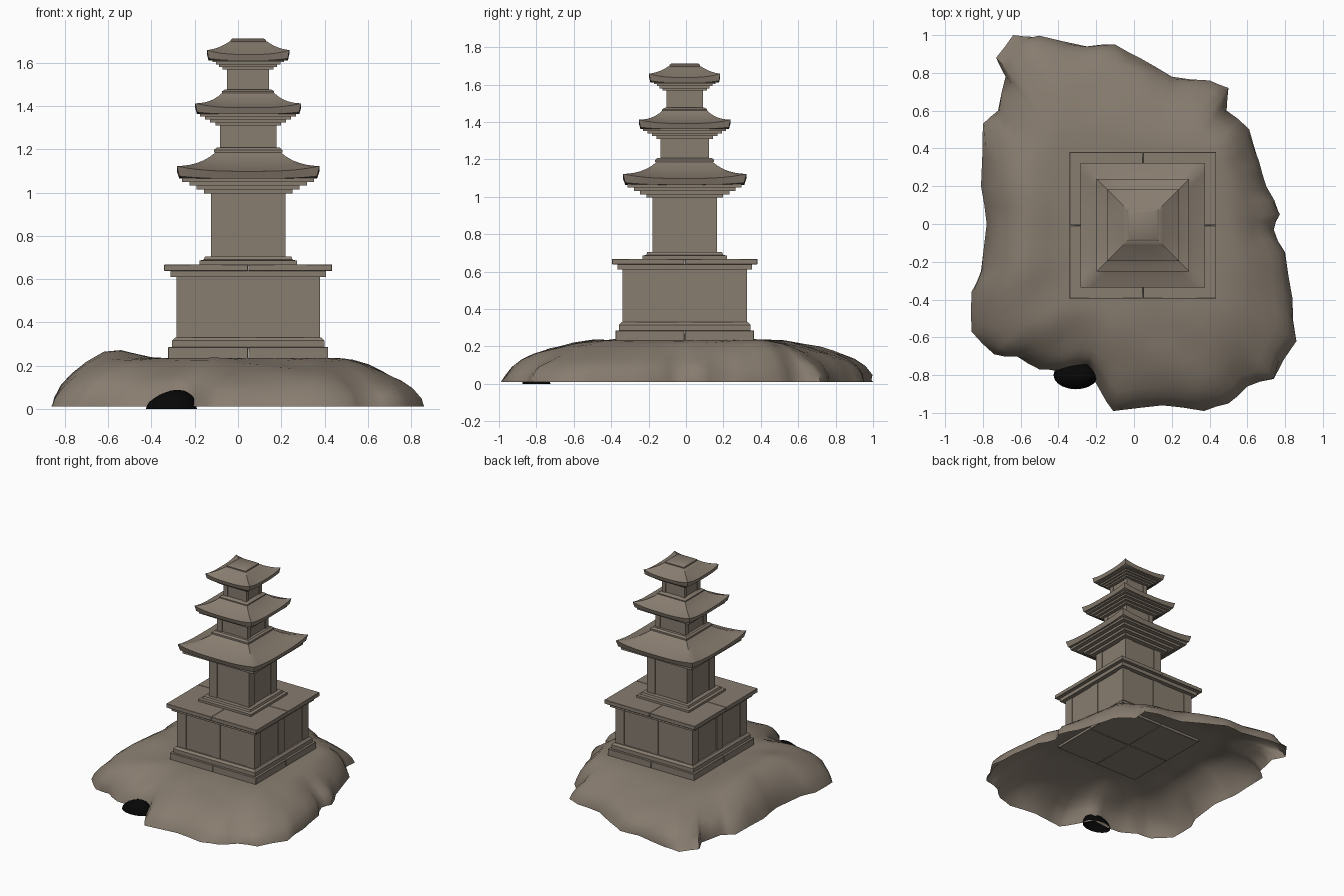
import bpy
import bmesh
from math import radians, exp
from mathutils import Vector, noise

cube = bpy.data.objects.get("Cube")
if cube:
    bpy.data.objects.remove(cube, do_unlink=True)

CENTRE = Vector((0.047, -0.007, 0))


def make_material(name, colour):
    mat = bpy.data.materials.new(name)
    mat.use_nodes = True
    mat.diffuse_color = colour
    shader = mat.node_tree.nodes["Principled BSDF"]
    shader.inputs["Base Color"].default_value = colour
    shader.inputs["Roughness"].default_value = 0.9
    return mat


STONE = make_material("weathered stone", (0.245, 0.203, 0.16, 1))
BLACK = make_material("cave black", (0.002, 0.002, 0.002, 1))


def finish(name, bm, material, location=CENTRE, angle=35, closed=True):
    if closed:
        bmesh.ops.recalc_face_normals(bm, faces=bm.faces)
    mesh = bpy.data.meshes.new(name)
    bm.to_mesh(mesh)
    bm.free()
    mesh.materials.append(material)
    mesh.polygons.foreach_set("use_smooth", [True] * len(mesh.polygons))
    mesh.set_sharp_from_angle(angle=radians(angle))
    obj = bpy.data.objects.new(name, mesh)
    obj.location = location
    bpy.context.collection.objects.link(obj)
    return obj


def bridge(bm, loops):
    """Join a stack of closed vertex loops with quads."""
    for low, high in zip(loops, loops[1:]):
        for i in range(len(low)):
            j = (i + 1) % len(low)
            bm.faces.new((low[i], low[j], high[j], high[i]))


def square_loft(name, rings, segments=1):
    """Stack square rings given as (half width, height, corner lift)."""
    bm = bmesh.new()
    loops = []
    for half, z, lift in rings:
        loop = []
        for side in range(4):
            for i in range(segments):
                t = 2 * i / segments - 1
                x, y = t * half, -half
                for turn in range(side):
                    x, y = -y, x
                loop.append(bm.verts.new((x, y, z + lift * abs(t) ** 3)))
        loops.append(loop)
    bridge(bm, loops)
    bm.faces.new(loops[0][::-1])
    bm.faces.new(loops[-1])
    return finish(name, bm, STONE)


def add_box(bm, low, high):
    box = bmesh.ops.create_cube(bm, size=1)["verts"]
    low, high = Vector(low), Vector(high)
    for v in box:
        v.co = (low + high) / 2 + v.co * (high - low)


def quartered_slab(name, half, bottom, top, gap=0.0008):
    """Four square blocks meeting at narrow seams."""
    bm = bmesh.new()
    for sx in (-1, 1):
        for sy in (-1, 1):
            add_box(bm, (min(sx * gap, sx * half), min(sy * gap, sy * half), bottom),
                    (max(sx * gap, sx * half), max(sy * gap, sy * half), top))
    obj = finish(name, bm, STONE)
    bevel = obj.modifiers.new("worn edges", "BEVEL")
    bevel.width = 0.002
    return obj


def pillared_body(name, half, bottom, top, corner, middle=0):
    """Recessed core with corner posts and optional middle posts."""
    bm = bmesh.new()
    core = half - 0.006
    add_box(bm, (-core, -core, bottom), (core, core, top))
    for sx in (-1, 1):
        for sy in (-1, 1):
            cx, cy = sx * (half - corner / 2), sy * (half - corner / 2)
            r = corner / 2
            add_box(bm, (cx - r, cy - r, bottom), (cx + r, cy + r, top))
    if middle:
        r = middle / 2
        add_box(bm, (-r, -half, bottom), (r, half, top))
        add_box(bm, (-half, -r, bottom), (half, r, top))
    return finish(name, bm, STONE)


def stepped_eave(name, inner, outer, bottom, top, steps):
    """Inverted stair of thin slabs beneath a roof."""
    rings = []
    rise = (top - bottom) / steps
    for i in range(steps):
        half = inner + (outer - inner) * i / (steps - 1)
        rings += [(half, bottom + i * rise, 0), (half, bottom + (i + 1) * rise, 0)]
    return square_loft(name, rings)


def curved_roof(name, half, eave, thick, lift, top_half, top, sag):
    """Hipped roof with a concave slope and upswept corners."""
    rings = [(half * 0.9, eave, 0), (half * 0.965, eave, lift * 0.5),
             (half, eave + thick, lift)]
    for k in range(1, 7):
        t = k / 6
        rise = (1 - sag) * t + sag * t ** 3
        rings.append((half + (top_half - half) * t,
                      eave + thick + (top - eave - thick) * rise, lift * (1 - t) ** 2))
    return square_loft(name, rings, segments=12)


# Rocky mound: an open shell that follows an irregular outline, in hundredths
OUTLINE = [(-64, 100), (-73, 88), (-68, 78), (-72, 60), (-80, 53), (-81, 20),
           (-78, 0), (-81, -25), (-86, -36), (-86, -57), (-74, -69), (-62, -70),
           (-50, -77), (-40, -78), (-25, -76), (-18, -88), (-11, -99), (15, -96),
           (37, -99), (50, -95), (60, -86), (74, -82), (86, -62), (84, -40),
           (80, -15), (74, -3), (77, 5), (70, 20), (66, 33), (61, 50), (49, 60),
           (50, 72), (40, 76), (20, 78), (3, 88), (-10, 95), (-25, 94), (-50, 99)]
SLOPE = [(1, 0), (0.985, 0.17), (0.95, 0.38), (0.9, 0.54), (0.83, 0.68), (0.75, 0.79),
         (0.66, 0.88), (0.57, 0.95), (0.48, 1), (0.38, 1), (0.2, 1)]


def mound_height(x, y, height):
    """Edge slope plus a ridge on one flank, levelled around the plinth."""
    ridge = 0.085 * exp(-((x + 0.63) / 0.2) ** 2 - ((y + 0.1) / 0.55) ** 2)
    bump = 0.025 * noise.noise(Vector((x, y, 0)) * 4)
    z = 0.225 * height + (ridge + bump) * min(1, height * 1.3)
    reach = max(abs(x - CENTRE.x), abs(y - CENTRE.y))
    level = min(1, max(0, (0.62 - reach) / 0.22))
    level *= level * (3 - 2 * level)
    return 0.01 + z + (0.225 - z) * level * min(1, height * 1.3)


def rock_mound():
    bm = bmesh.new()
    rim = []
    for i, point in enumerate(OUTLINE):
        a = Vector((*point, 0)) / 100
        b = Vector((*OUTLINE[(i + 1) % len(OUTLINE)], 0)) / 100
        rim += [a, (a + b) / 2 * (1 + 0.02 * noise.noise(a * 9))]
    # Softer outline that the inner rings relax towards
    soft = rim
    for step in range(12):
        soft = [(soft[i - 1] + p * 2 + soft[(i + 1) % len(soft)]) / 4
                for i, p in enumerate(soft)]
    loops = []
    for scale, height in SLOPE:
        blend = min(1, (1 - scale) * 3)
        loop = []
        for sharp, smooth in zip(rim, soft):
            q = sharp.lerp(smooth, blend) * scale
            if 0.5 < scale < 1:
                q *= 1 + 0.035 * noise.noise(q * 7)
            loop.append(bm.verts.new((q.x, q.y, mound_height(q.x, q.y, height))))
        loops.append(loop)
    bridge(bm, loops)
    bm.faces.new(loops[-1])
    bmesh.ops.recalc_face_normals(bm, faces=bm.faces)
    if sum(f.normal.z for f in bm.faces) < 0:
        bmesh.ops.reverse_faces(bm, faces=bm.faces)
    return finish("rock_mound", bm, STONE, Vector(), 60, closed=False)


rock_mound()

# Dark hollow at the foot of the mound
bm = bmesh.new()
bmesh.ops.create_icosphere(bm, subdivisions=3, radius=1)
bmesh.ops.delete(bm, geom=[v for v in bm.verts if v.co.z < -0.05], context="VERTS")
for v in bm.verts:
    v.co = Vector((v.co.x * 0.118, v.co.y * 0.075, max(v.co.z, 0) * (0.085 + 0.025 * v.co.x)))
finish("cave_hollow", bm, BLACK, Vector((-0.308, -0.8, 0)), closed=False)

# Pedestal
quartered_slab("plinth", 0.37, 0.215, 0.285)
square_loft("plinth_moulding", [(0.352, 0.28, 0), (0.352, 0.315, 0), (0.338, 0.33, 0)])
pillared_body("pedestal_body", 0.332, 0.325, 0.612, 0.074, 0.072)
square_loft("pedestal_cornice", [(0.36, 0.61, 0), (0.36, 0.64, 0)])
quartered_slab("pedestal_slab", 0.388, 0.638, 0.668)
square_loft("body_seat", [(0.225, 0.66, 0), (0.225, 0.685, 0), (0.205, 0.69, 0),
                          (0.2, 0.705, 0)])

# Three storeys, each a body, a stepped eave and a roof
pillared_body("lower_body", 0.172, 0.7, 0.998, 0.07)
stepped_eave("lower_eave", 0.205, 0.305, 0.995, 1.068, 4)
curved_roof("lower_roof", 0.33, 1.064, 0.034, 0.024, 0.145, 1.19, 0.4)
square_loft("middle_seat", [(0.158, 1.185, 0), (0.158, 1.197, 0), (0.145, 1.208, 0)])

pillared_body("middle_body", 0.13, 1.2, 1.313, 0.04)
stepped_eave("middle_eave", 0.152, 0.222, 1.31, 1.365, 4)
curved_roof("middle_roof", 0.245, 1.362, 0.03, 0.02, 0.115, 1.465, 0.4)
square_loft("upper_seat", [(0.12, 1.46, 0), (0.12, 1.468, 0), (0.105, 1.477, 0)])

pillared_body("upper_body", 0.097, 1.47, 1.575, 0.032)
stepped_eave("upper_eave", 0.118, 0.165, 1.568, 1.615, 4)
curved_roof("upper_roof", 0.19, 1.61, 0.028, 0.02, 0.088, 1.697, 0.1)
square_loft("roof_cap", [(0.082, 1.692, 0), (0.082, 1.705, 0), (0.072, 1.712, 0)])
